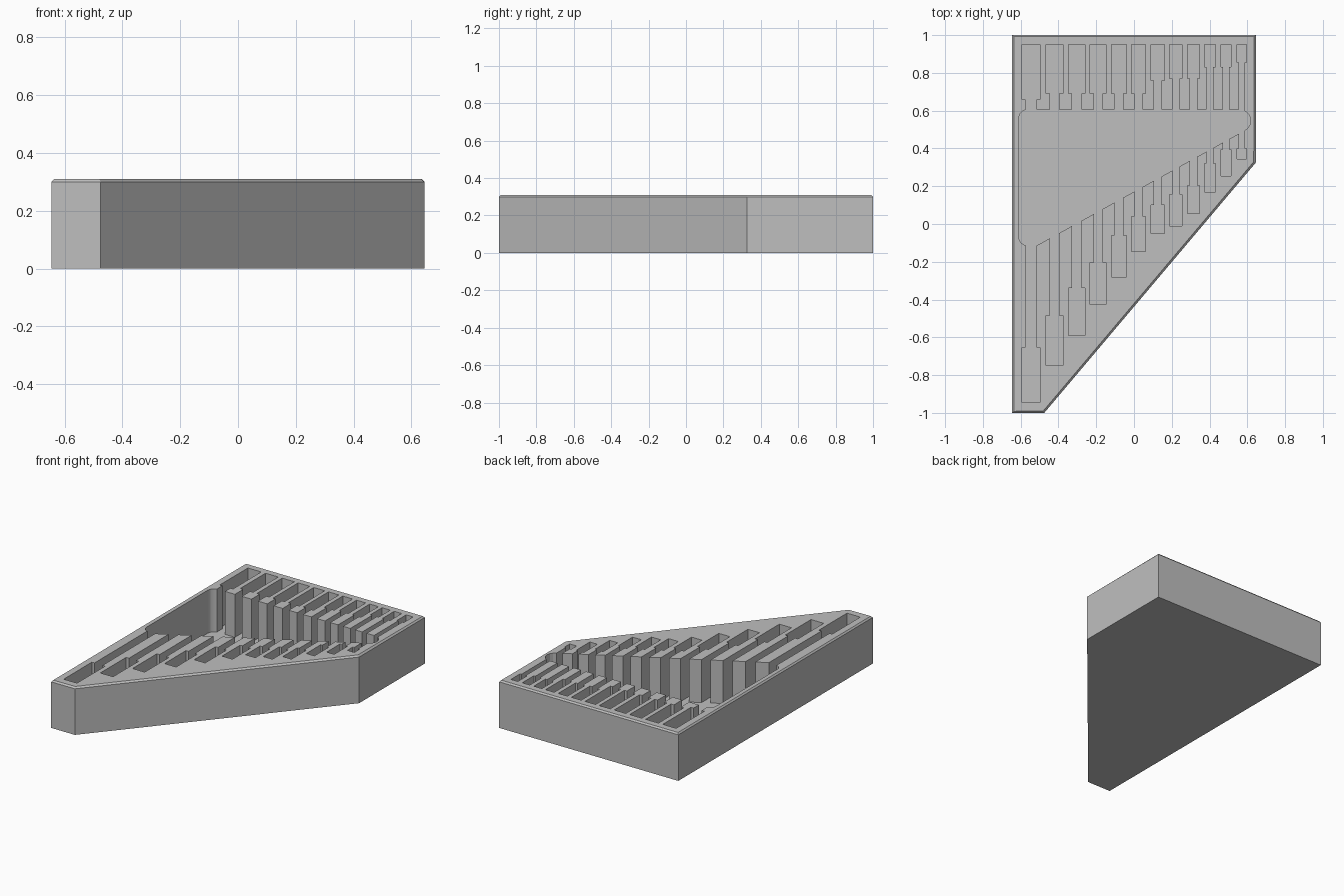
import bpy
import bmesh
from math import cos, sin, radians

cube = bpy.data.objects.get("Cube")
if cube:
    bpy.data.objects.remove(cube, do_unlink=True)

SIDE_TOP, TOP, FLOOR = 0.30, 0.31, 0.03

grey = bpy.data.materials.new("plain grey")
grey.use_nodes = True
colour = (0.52, 0.52, 0.52, 1)
grey.diffuse_color = colour
grey.node_tree.nodes["Principled BSDF"].inputs["Base Color"].default_value = colour


def prism(name, outline, bottom, top, chamfer=0, rise=0):
    """Extrude a closed outline upwards, optionally with a chamfered top rim."""
    bm = bmesh.new()
    base = bm.faces.new([bm.verts.new((x, y, bottom)) for x, y in outline])
    extruded = bmesh.ops.extrude_face_region(bm, geom=[base])["geom"]
    bmesh.ops.translate(bm, vec=(0, 0, top - bottom),
                        verts=[g for g in extruded if isinstance(g, bmesh.types.BMVert)])
    bmesh.ops.recalc_face_normals(bm, faces=bm.faces)
    if chamfer:
        lid = [f for f in bm.faces if f.normal.z > 0.9]
        bmesh.ops.inset_region(bm, faces=lid, thickness=chamfer, depth=rise)
    mesh = bpy.data.meshes.new(name)
    bm.to_mesh(mesh)
    bm.free()
    mesh.materials.append(grey)
    obj = bpy.data.objects.new(name, mesh)
    bpy.context.collection.objects.link(obj)
    return obj


def arc(cx, cy, radius, start, end, steps=8):
    angles = [radians(start + (end - start) * i / steps) for i in range(steps + 1)]
    return [(cx + radius * cos(a), cy + radius * sin(a)) for a in angles]


def slot_outline(x, head, neck, front, front_neck, back_neck, back):
    """Double-headed tool shape: a wide head at each end of a narrow shank."""
    right = [(head, front), (head, front_neck), (neck, front_neck),
             (neck, back_neck), (head, back_neck), (head, back)]
    return [(x + w, y) for w, y in right] + [(x - w, y) for w, y in reversed(right)]


def carve(target, name, outline):
    cutter = prism(name, outline, FLOOR, TOP + 0.1)
    cutter.hide_render = True
    mod = target.modifiers.new(name, "BOOLEAN")
    mod.operation, mod.solver, mod.object = "DIFFERENCE", "EXACT", cutter
    bpy.context.view_layer.objects.active = target
    bpy.ops.object.modifier_apply(modifier=mod.name)
    bpy.data.objects.remove(cutter, do_unlink=True)


# Tray block with one slanted side and a chamfered rim
tray = prism("tool_tray",
             [(-0.645, -1), (-0.475, -1), (0.645, 0.325), (0.645, 1), (-0.645, 1)],
             0, SIDE_TOP, 0.012, TOP - SIDE_TOP)

# Central finger pocket with rounded ends
carve(tray, "finger_pocket",
      arc(-0.563, 0.558, 0.047, 90, 180) + arc(-0.563, -0.067, 0.047, 180, 270)
      + [(-0.515, -0.114)] + arc(0.56, 0.547, 0.058, -61, 90))

# Tool slots: centre x, front end, front neck, back neck
slots = [
    (-0.546, -0.945, -0.655, 0.66),
    (-0.421, -0.75, -0.485, 0.69),
    (-0.303, -0.59, -0.34, 0.69),
    (-0.19, -0.425, -0.205, 0.69),
    (-0.08, -0.28, -0.06, 0.69),
    (0.024, -0.145, 0.04, 0.69),
    (0.125, -0.05, 0.1, 0.76),
    (0.222, -0.01, 0.155, 0.77),
    (0.315, 0.055, 0.205, 0.77),
    (0.402, 0.17, 0.32, 0.83),
    (0.487, 0.255, 0.395, 0.83),
    (0.571, 0.345, 0.4, 0.855),
]
for i, (x, front, front_neck, back_neck) in enumerate(slots):
    t = i / (len(slots) - 1)
    head = 0.048 - 0.023 * t
    neck = 0.029 if i == 0 else 0.026 - 0.011 * t
    carve(tray, f"tool_slot_{i + 1}",
          slot_outline(x, head, neck, front, front_neck, back_neck, 0.95))
